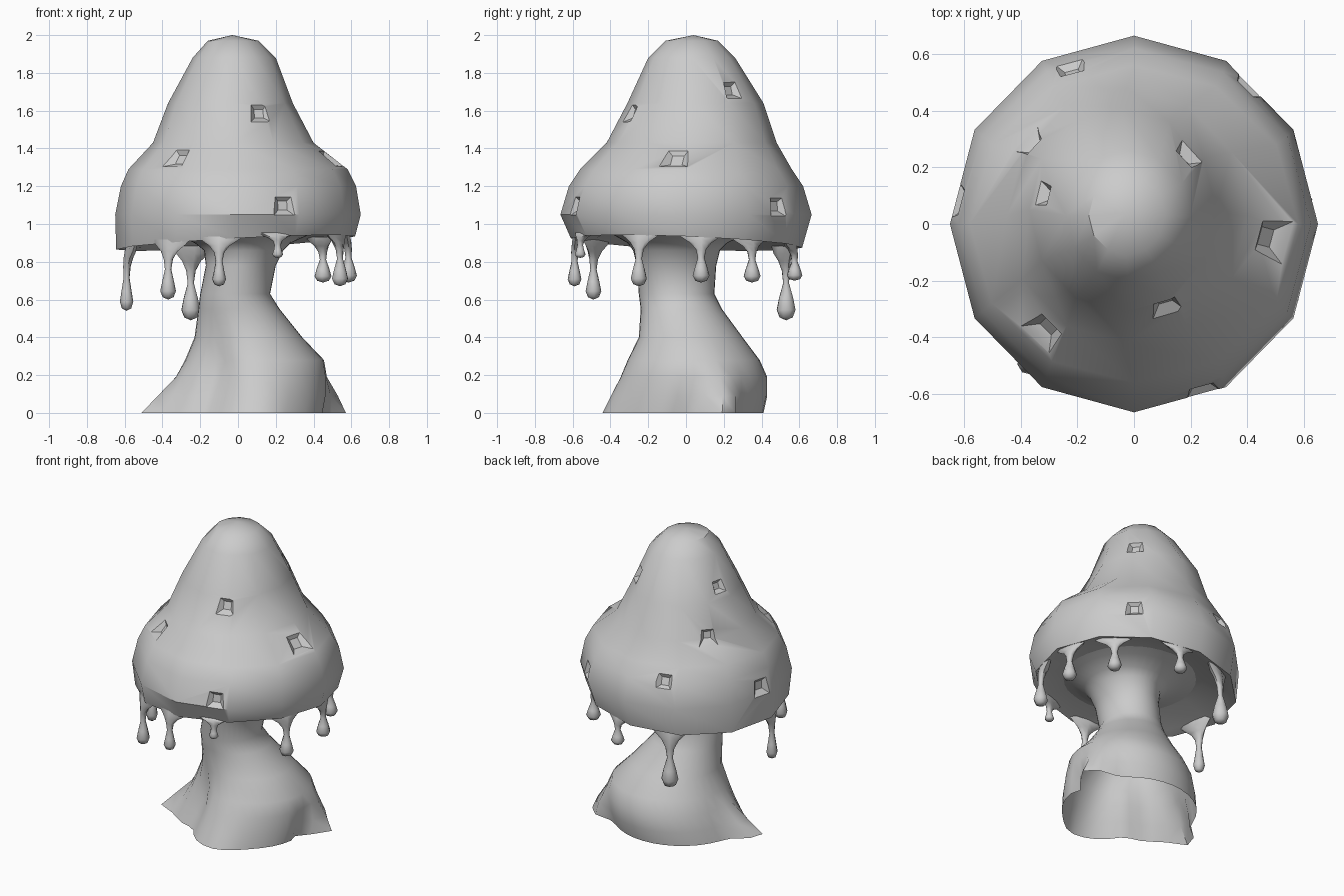
import bpy, bmesh, math
from mathutils import Matrix, Vector
from mathutils.bvhtree import BVHTree

cube = bpy.data.objects.get("Cube")
if cube:
    bpy.data.objects.remove(cube)

grey = bpy.data.materials.new("plain grey")
grey.use_nodes = True
colour = (0.6, 0.6, 0.6, 1)
grey.diffuse_color = colour
grey.node_tree.nodes["Principled BSDF"].inputs["Base Color"].default_value = colour


def finish(bm, name):
    """Turn a bmesh into a named grey object."""
    mesh = bpy.data.meshes.new(name)
    bm.to_mesh(mesh)
    bm.free()
    mesh.materials.append(grey)
    obj = bpy.data.objects.new(name, mesh)
    bpy.context.collection.objects.link(obj)
    return obj


def smooth(obj, angle):
    bpy.ops.object.select_all(action='DESELECT')
    obj.select_set(True)
    bpy.context.view_layer.objects.active = obj
    bpy.ops.object.shade_smooth_by_angle(angle=math.radians(angle))


def loft(rows, sides, shape=None, top=None, bottom=None):
    """Skin oval rings (z, x min, x max, y min, y max), with optional tips."""
    bm = bmesh.new()
    rings = []
    for z, x0, x1, y0, y1 in rows:
        ring = []
        for i in range(sides):
            a = math.tau * i / sides
            p = Vector(((x0 + x1) / 2 + (x1 - x0) / 2 * math.cos(a),
                        (y0 + y1) / 2 + (y1 - y0) / 2 * math.sin(a), z))
            ring.append(bm.verts.new(shape(p, a) if shape else p))
        rings.append(ring)
    for r, s in zip(rings, rings[1:]):
        for i in range(sides):
            j = (i + 1) % sides
            bm.faces.new((r[i], s[i], s[j], r[j]))
    for tip, ring in ((top, rings[0]), (bottom, rings[-1])):
        if tip:
            v = bm.verts.new(tip)
            for i in range(sides):
                bm.faces.new((v, ring[i], ring[(i + 1) % sides]))
    bmesh.ops.recalc_face_normals(bm, faces=bm.faces)
    return bm


# Cap: twelve-sided bell with an uneven rim and a shallow underside
def rim_height(a):
    return .9 + .035 * math.cos(a) - .025 * math.sin(a)


def rim_tilt(p, a):
    if p.z < .93:
        p.z += rim_height(a) - .9
    return p


cap_rows = [
    (1.97, -.16, .11, -.11, .17), (1.88, -.24, .20, -.20, .26),
    (1.64, -.37, .29, -.31, .41), (1.43, -.45, .40, -.42, .48),
    (1.29, -.58, .58, -.56, .56), (1.20, -.62, .625, -.62, .62),
    (1.05, -.65, .65, -.665, .665), (.90, -.645, .62, -.61, .615),
    (.915, -.58, .57, -.56, .56), (.955, -.42, .42, -.42, .42)]
bm = loft(cap_rows, 12, rim_tilt, (-.03, .04, 2), (0, 0, .97))
surface = BVHTree.FromBMesh(bm)
cap = finish(bm, "cap")

# Shallow square pits in the cap: position and corner radius
pits = [(.11, -.27, 1.58, .07), (-.32, -.38, 1.36, .08), (.24, -.58, 1.1, .07),
        (.48, -.05, 1.35, .09), (.2, .25, 1.72, .065), (-.3, .1, 1.7, .055),
        (-.22, .54, 1.2, .07), (-.36, .28, 1.45, .06), (-.62, .08, 1.1, .075),
        (.42, .5, 1.1, .07)]
bm = bmesh.new()
for x, y, z, r in pits:
    spot, normal, _, _ = surface.find_nearest(Vector((x, y, z)))
    turn = normal.to_track_quat('Z', 'Y').to_matrix().to_4x4()
    place = (Matrix.Translation(spot) @ turn @ Matrix.Rotation(.15, 4, 'X')
             @ Matrix.Rotation(math.pi / 4, 4, 'Z'))
    bmesh.ops.create_cone(bm, cap_ends=True, segments=4, radius1=r * .5,
                          radius2=r * 1.5, depth=.05, matrix=place)
cutter = finish(bm, "pit_cutter")
cutter.hide_render = True
cut = cap.modifiers.new("pits", 'BOOLEAN')
cut.operation = 'DIFFERENCE'
cut.solver = 'EXACT'
cut.object = cutter
bpy.context.view_layer.objects.active = cap
bpy.ops.object.modifier_apply(modifier=cut.name)
bpy.data.objects.remove(cutter)
smooth(cap, 35)


# Stem: leaning trunk, open below, with three root toes and a deep front fold
def bump(a, degrees, width):
    d = (a - math.radians(degrees) + math.pi) % math.tau - math.pi
    return math.exp(-(d / math.radians(width)) ** 2)


def roots(p, a):
    low = max(0, 1 - p.z / .22)
    push = low * (.15 * bump(a, 187, 11) + .16 * bump(a, 23, 12) + .04 * bump(a, 283, 18))
    fold = min(1, max(0, (.42 - p.z) / .2))
    push -= fold * .08 * bump(a, 236, 18)
    push -= .03 * low * bump(a, 0, 6)
    return p + Vector((math.cos(a), math.sin(a), 0)) * push


stem_rows = [
    (.965, -.44, .46, -.46, .42), (.94, -.32, .37, -.38, .31),
    (.90, -.23, .28, -.31, .22),
    (.86, -.18, .24, -.28, .18), (.78, -.17, .20, -.26, .16),
    (.63, -.20, .17, -.25, .15), (.55, -.21, .22, -.24, .19),
    (.40, -.23, .34, -.25, .30), (.28, -.28, .455, -.31, .39),
    (.19, -.315, .47, -.345, .43),
    (.09, -.35, .47, -.38, .43), (0, -.38, .455, -.41, .41)]
stem = finish(loft(stem_rows, 36, roots), "stem")
smooth(stem, 50)

# Drips: webbed teardrops round the rim, given as x, y, bottom, bulb radius
drips = [(-.59, -.08, .54, .036), (-.37, -.49, .60, .042), (-.25, .53, .49, .053),
         (-.10, -.59, .67, .037), (.21, -.56, .82, .030), (.54, -.25, .67, .045),
         (.585, .08, .69, .045), (.45, .35, .69, .045), (.11, .575, .70, .042)]
for n, (x, y, low, bulb) in enumerate(drips):
    a = math.atan2(y, x)
    high = rim_height(a) + .02
    rows = []
    # height fraction, inner and outer reach, half width along the rim
    for t, inner, outer, along in (
            (0, .05, 0, .13), (.1, .05, .01, .095), (.2, .035, .016, .055),
            (.33, .022, .018, .028), (.5, .016, .016, .018)):
        rows.append((high + (low - high) * t, -inner, outer, -along, along))
    for t, s in ((.7, .75), (.86, 1), (.96, .7)):
        r = bulb * s
        rows.append((high + (low - high) * t, -r, r, -r, r))
    bm = loft(rows, 8, None, (-.03, 0, high), (0, 0, low))
    bm.transform(Matrix.Translation((x, y, 0)) @ Matrix.Rotation(a, 4, 'Z'))
    smooth(finish(bm, f"drip_{n + 1}"), 60)
